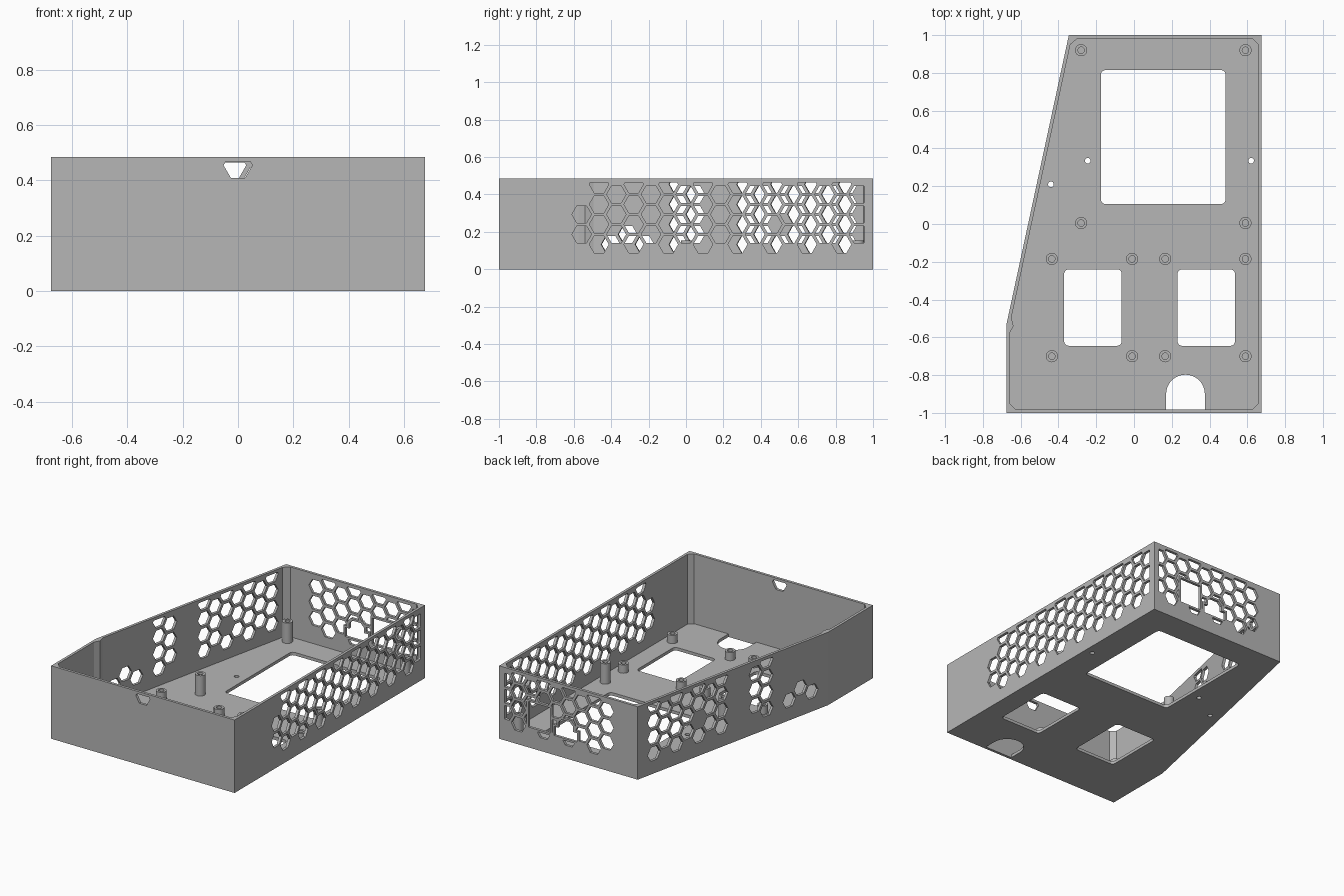
import bpy, bmesh, math
from mathutils import Matrix, Vector

if "Cube" in bpy.data.objects:
    bpy.data.objects.remove(bpy.data.objects["Cube"], do_unlink=True)

HEIGHT, WALL, FLOOR = 0.485, 0.018, 0.02
PITCH = 0.107                        # hexagon spacing up the wall
STEP = PITCH * math.sqrt(3) / 2      # hexagon spacing along the wall
HEX_R = 0.052

grey = bpy.data.materials.new("plain grey")
grey.use_nodes = True
grey.diffuse_color = (0.47, 0.47, 0.47, 1)
grey.node_tree.nodes["Principled BSDF"].inputs["Base Color"].default_value = grey.diffuse_color


def make_object(name, bm):
    bmesh.ops.recalc_face_normals(bm, faces=bm.faces)
    mesh = bpy.data.meshes.new(name)
    bm.to_mesh(mesh)
    bm.free()
    mesh.materials.append(grey)
    obj = bpy.data.objects.new(name, mesh)
    bpy.context.collection.objects.link(obj)
    return obj


def prisms(name, outlines, low, high, matrix=Matrix()):
    """Extrude flat outlines from low to high, then place them."""
    bm = bmesh.new()
    for pts in outlines:
        face = bm.faces.new([bm.verts.new((x, y, low)) for x, y in pts])
        out = bmesh.ops.extrude_face_region(bm, geom=[face])
        verts = [v for v in out["geom"] if isinstance(v, bmesh.types.BMVert)]
        bmesh.ops.translate(bm, verts=verts, vec=(0, 0, high - low))
    bm.transform(matrix)
    return make_object(name, bm)


def cut(target, cutter):
    cutter.hide_render = True
    mod = target.modifiers.new("cut", 'BOOLEAN')
    mod.operation, mod.solver, mod.object = 'DIFFERENCE', 'EXACT', cutter
    bpy.context.view_layer.objects.active = target
    bpy.ops.object.modifier_apply(modifier=mod.name)
    bpy.data.objects.remove(cutter, do_unlink=True)


def wall_frame(origin, along):
    """Local x runs along the wall, local y goes up, local z crosses it."""
    u = Vector((*along, 0)).normalized()
    up = Vector((0, 0, 1))
    m = Matrix((u, up, u.cross(up))).transposed().to_4x4()
    m.translation = Vector((*origin, 0))
    return m


def circle(cx, cy, r, n, start=0.0, sweep=2 * math.pi):
    return [(cx + r * math.cos(start + sweep * i / n),
             cy + r * math.sin(start + sweep * i / n)) for i in range(n)]


def rect(x0, x1, y0, y1):
    return [(x0, y0), (x1, y0), (x1, y1), (x0, y1)]


def rounded(x0, x1, y0, y1, r=0.025):
    pts = []
    corners = [(x1 - r, y1 - r), (x0 + r, y1 - r), (x0 + r, y0 + r), (x1 - r, y0 + r)]
    for i, (cx, cy) in enumerate(corners):
        for k in range(6):
            a = math.pi / 2 * (i + k / 5)
            pts.append((cx + r * math.cos(a), cy + r * math.sin(a)))
    return pts


def clip(pts, axis, limit, sign):
    """Keep the side of a convex outline where sign * (p - limit) <= 0."""
    out = []
    for a, b in zip(pts, pts[1:] + pts[:1]):
        da, db = sign * (a[axis] - limit), sign * (b[axis] - limit)
        if da <= 0:
            out.append(a)
        if da * db < 0:
            t = da / (da - db)
            out.append((a[0] + t * (b[0] - a[0]), a[1] + t * (b[1] - a[1])))
    return out


def hex_grid(first, lo, hi):
    """Hexagons from a tall (four-row) column at first, trimmed to lo..hi."""
    cells = []
    for k in range(-1, 20):
        tall = k % 2 == 0
        for row in range(4 if tall else 3):
            z = (0.133 if tall else 0.133 + PITCH / 2) + row * PITCH
            pts = circle(first + k * STEP, z, HEX_R, 6)
            for axis, limit, sign in ((0, lo, -1), (0, hi, 1), (1, 0.465, 1)):
                pts = clip(pts, axis, limit, sign)
            if len(pts) > 2 and max(p[0] for p in pts) - min(p[0] for p in pts) > 0.01:
                cells.append(pts)
    return cells


# Tray: outer shell and the cavity with corner posts
kink, back_left = Vector((-0.675, -0.53)), Vector((-0.345, 1))
outer = [(-0.675, -1), (0.675, -1), (0.675, 1), tuple(back_left), tuple(kink)]
inner = [(-0.657, -0.952), (-0.627, -0.982), (0.627, -0.982), (0.657, -0.952),
         (0.657, 0.952), (0.627, 0.982), (-0.30, 0.982), (-0.337, 0.95),
         (-0.649, -0.495), (-0.638, -0.54), (-0.657, -0.575)]
tray = prisms("tray", [outer], 0, HEIGHT)
cut(tray, prisms("cavity", [inner], FLOOR, 1))

# Floor windows, cable arch and screw holes
openings = [rounded(-0.175, 0.485, 0.105, 0.815),
            rounded(-0.37, -0.065, -0.645, -0.24),
            rounded(0.23, 0.535, -0.645, -0.24),
            [(0.17, -0.982), (0.375, -0.982)]
            + circle(0.2725, -0.9, 0.1025, 16, 0, math.pi) + [(0.17, -0.9)]]
openings += [circle(x, y, 0.015, 16)
             for x, y in ((-0.245, 0.335), (0.62, 0.335), (-0.44, 0.21))]
cut(tray, prisms("floor_openings", openings, -0.1, FLOOR + 0.03))

# Right wall: honeycomb vent and a cluster of merged hexagons
right_wall = wall_frame((0.675 - WALL / 2, 0), (0, 1))
first = -0.465
cut(tray, prisms("right_vent", hex_grid(first, -0.62, 0.955), -0.04, 0.04, right_wall))
for column, rows in ((-4, (0, 1, 2)), (-3, (0.5, 1.5))):
    for row in rows:
        cell = circle(first + column * STEP, 0.133 + row * PITCH, 0.0622, 6)
        cut(tray, prisms("cluster_cell", [cell], -0.04, 0.04, right_wall))

# Slanted wall vent
along = kink - back_left
slant_wall = wall_frame(back_left, along)
middle = along.length / 2
cut(tray, prisms("slant_vent", hex_grid(middle - 7 * STEP, 0.035, along.length - 0.04),
                 -0.05, 0.05, slant_wall))

# Back wall vent, kept solid around two sockets
back_wall = wall_frame((0, 1 - WALL / 2), (1, 0))
vent = prisms("back_vent", hex_grid(0.163 - 4 * STEP + 2 * STEP, -0.325, 0.637),
              -0.04, 0.04, back_wall)


def socket(m):
    """Stepped socket outline grown by m."""
    return [(0.10 - m, 0.13 - m), (0.27 + m, 0.13 - m), (0.27 + m, 0.19 + m),
            (0.24 + m, 0.19 + m), (0.24 + m, 0.225 + m), (0.215 + m, 0.25 + m),
            (0.155 - m, 0.25 + m), (0.13 - m, 0.225 + m), (0.13 - m, 0.19 + m),
            (0.10 - m, 0.19 + m)]


def square(m):
    return rect(0.30 - m, 0.46 + m, 0.135 - m, 0.305 + m)


for shape in (square, socket):
    cut(vent, prisms("socket_frame", [shape(0.013)], -0.1, 0.1, back_wall))
cut(tray, vent)
for shape in (square, socket):
    cut(tray, prisms("socket_hole", [shape(0)], -0.04, 0.04, back_wall))

# Front wall notch
notch = clip(circle(0, 0.133 + 3 * PITCH, HEX_R, 6), 1, 0.468, 1)
cut(tray, prisms("front_notch", [notch], -0.04, 0.04,
                 wall_frame((0, -1 + WALL / 2), (1, 0))))


# Hollow screw posts on the floor
def standoff(name, x, y, top):
    bm = bmesh.new()
    low = FLOOR - 0.002
    ring = [bm.verts.new((r, 0, z)) for r, z in
            ((0.017, low), (0.032, low), (0.032, top), (0.017, top))]
    edges = [bm.edges.new((ring[i], ring[(i + 1) % 4])) for i in range(4)]
    bmesh.ops.spin(bm, geom=ring + edges, cent=(0, 0, 0), axis=(0, 0, 1),
                   angle=2 * math.pi, steps=24, use_merge=True)
    bmesh.ops.remove_doubles(bm, verts=bm.verts, dist=0.0001)
    obj = make_object(name, bm)
    obj.location = (x, y, 0)
    bpy.ops.object.select_all(action='DESELECT')
    obj.select_set(True)
    bpy.context.view_layer.objects.active = obj
    bpy.ops.object.shade_smooth_by_angle()


for x in (-0.28, 0.59):
    for y in (0.005, 0.92):
        standoff("tall_standoff", x, y, 0.155)
for x in (-0.435, -0.01, 0.165, 0.59):
    for y in (-0.70, -0.185):
        standoff("short_standoff", x, y, 0.075)
